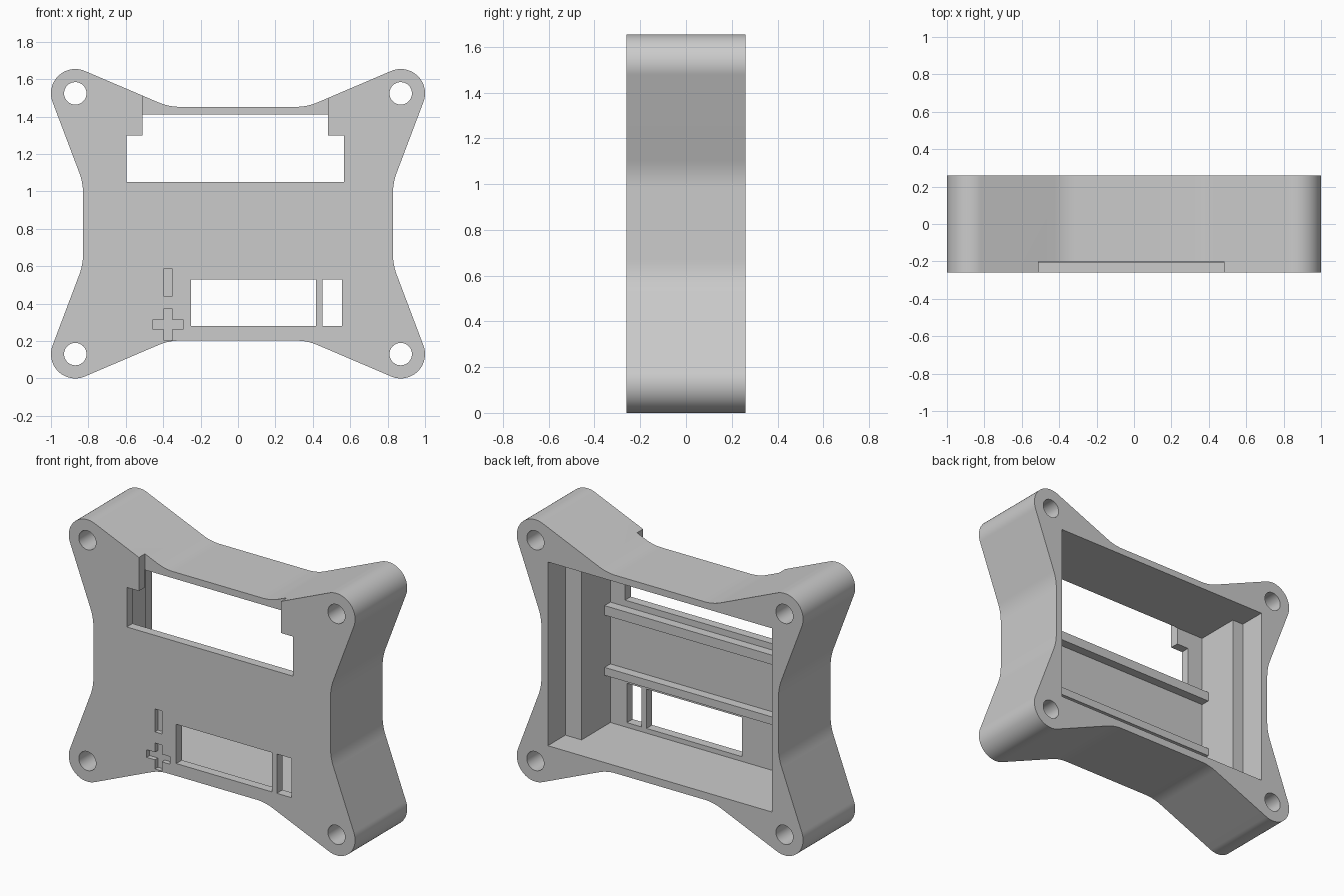
import bpy, bmesh, math
from mathutils import Vector

cube = bpy.data.objects.get("Cube")
if cube:
    bpy.data.objects.remove(cube, do_unlink=True)

mat = bpy.data.materials.new("light grey")
mat.use_nodes = True
GREY = (0.6, 0.6, 0.6, 1)
mat.diffuse_color = GREY
mat.node_tree.nodes["Principled BSDF"].inputs["Base Color"].default_value = GREY

FRONT, BACK, MID = -0.26, 0.26, 0.827   # plate depth range, mid height
HOLE = Vector((0.87, 0.697))            # corner centre, relative to mid height
RADIUS = 0.13


def prism(name, outline, y0, y1):
    """Extrude an x-z outline from y0 to y1."""
    bm = bmesh.new()
    face = bm.faces.new([bm.verts.new((x, y0, z)) for x, z in outline])
    new = bmesh.ops.extrude_face_region(bm, geom=[face])["geom"]
    bmesh.ops.translate(bm, vec=(0, y1 - y0, 0),
                        verts=[g for g in new if isinstance(g, bmesh.types.BMVert)])
    bmesh.ops.recalc_face_normals(bm, faces=bm.faces)
    mesh = bpy.data.meshes.new(name)
    bm.to_mesh(mesh)
    bm.free()
    mesh.materials.append(mat)
    obj = bpy.data.objects.new(name, mesh)
    bpy.context.collection.objects.link(obj)
    return obj


def box(name, x0, x1, z0, z1, y0, y1):
    return prism(name, [(x0, z0), (x1, z0), (x1, z1), (x0, z1)], y0, y1)


def cut(target, cutter):
    mod = target.modifiers.new("cut", "BOOLEAN")
    mod.operation, mod.solver, mod.object = "DIFFERENCE", "EXACT", cutter
    bpy.context.view_layer.objects.active = target
    bpy.ops.object.modifier_apply(modifier=mod.name)
    bpy.data.objects.remove(cutter, do_unlink=True)


def tangent_angle(p, side):
    """Angle on the corner circle where a line from p touches it."""
    d = p - HOLE
    return math.atan2(d.y, d.x) + side * math.acos(RADIUS / d.length)


def on_circle(a):
    return HOLE + RADIUS * Vector((math.cos(a), math.sin(a)))


def fillet(before, corner, after, reach, steps=8):
    """Soft curve replacing a corner."""
    a = corner + (before - corner).normalized() * reach
    b = corner + (after - corner).normalized() * reach
    return [a * (1 - t) ** 2 + corner * 2 * t * (1 - t) + b * t * t
            for t in (i / steps for i in range(steps + 1))]


# One quarter of the outline: side waist, round ear, top waist
side, top = Vector((0.828, 0.218)), Vector((0.37, 0.625))
a0, a1 = tangent_angle(side, 1), tangent_angle(top, -1)
a1 += math.tau if a1 < a0 else 0
ear = [on_circle(a0 + (a1 - a0) * i / 28) for i in range(29)]
quarter = (fillet(Vector((side.x, 0)), side, ear[0], 0.06) + ear
           + fillet(ear[-1], top, Vector((0, top.y)), 0.06))
half = quarter + [Vector((-p.x, p.y)) for p in reversed(quarter)]
outline = half + [Vector((p.x, -p.y)) for p in reversed(half)]
body = prism("case_body", [(p.x, p.y + MID) for p in outline], FRONT, BACK)

# Screw holes
for sx in (-1, 1):
    for sz in (-1, 1):
        ring = [(sx * HOLE.x + 0.06 * math.cos(i * math.tau / 40),
                 MID + sz * HOLE.y + 0.06 * math.sin(i * math.tau / 40)) for i in range(40)]
        cut(body, prism("hole_cutter", ring, -0.4, 0.4))

# Stepped cavity, open at the back
cut(body, box("cavity_outer", -0.783, 0.783, 0.25, 1.41, 0.085, 0.4))
cut(body, box("cavity_inner", -0.705, 0.67, 0.25, 1.41, -0.203, 0.2))

# Display window with its notch through the top rim, and two lower windows
cut(body, box("display_window", -0.595, 0.568, 1.05, 1.3, -0.4, -0.15))
cut(body, box("rim_notch", -0.51, 0.482, 1.1, 1.8, -0.4, -0.2))
cut(body, box("port_window", -0.25, 0.418, 0.28, 0.528, -0.4, -0.15))
cut(body, box("switch_window", 0.453, 0.555, 0.28, 0.528, -0.4, -0.15))

# Recessed minus and plus marks
cut(body, box("minus_mark", -0.398, -0.35, 0.44, 0.585, -0.4, -0.23))
cx, cz, w, n = -0.374, 0.288, 0.082, 0.024
plus = [(n, n), (n, w), (-n, w), (-n, n), (-w, n), (-w, -n),
        (-n, -n), (-n, -w), (n, -w), (n, -n), (w, -n), (w, n)]
cut(body, prism("plus_mark", [(cx + x, cz + z) for x, z in plus], -0.4, -0.23))

# Support rails behind the front plate
box("upper_rail", -0.705, 0.67, 0.95, 1.01, -0.205, -0.145)
box("lower_rail", -0.705, 0.67, 0.57, 0.62, -0.205, -0.145)

# Smooth the curved walls, keep the corners crisp
bpy.ops.object.select_all(action="DESELECT")
body.select_set(True)
bpy.context.view_layer.objects.active = body
bpy.ops.object.shade_smooth_by_angle(angle=math.radians(25))
